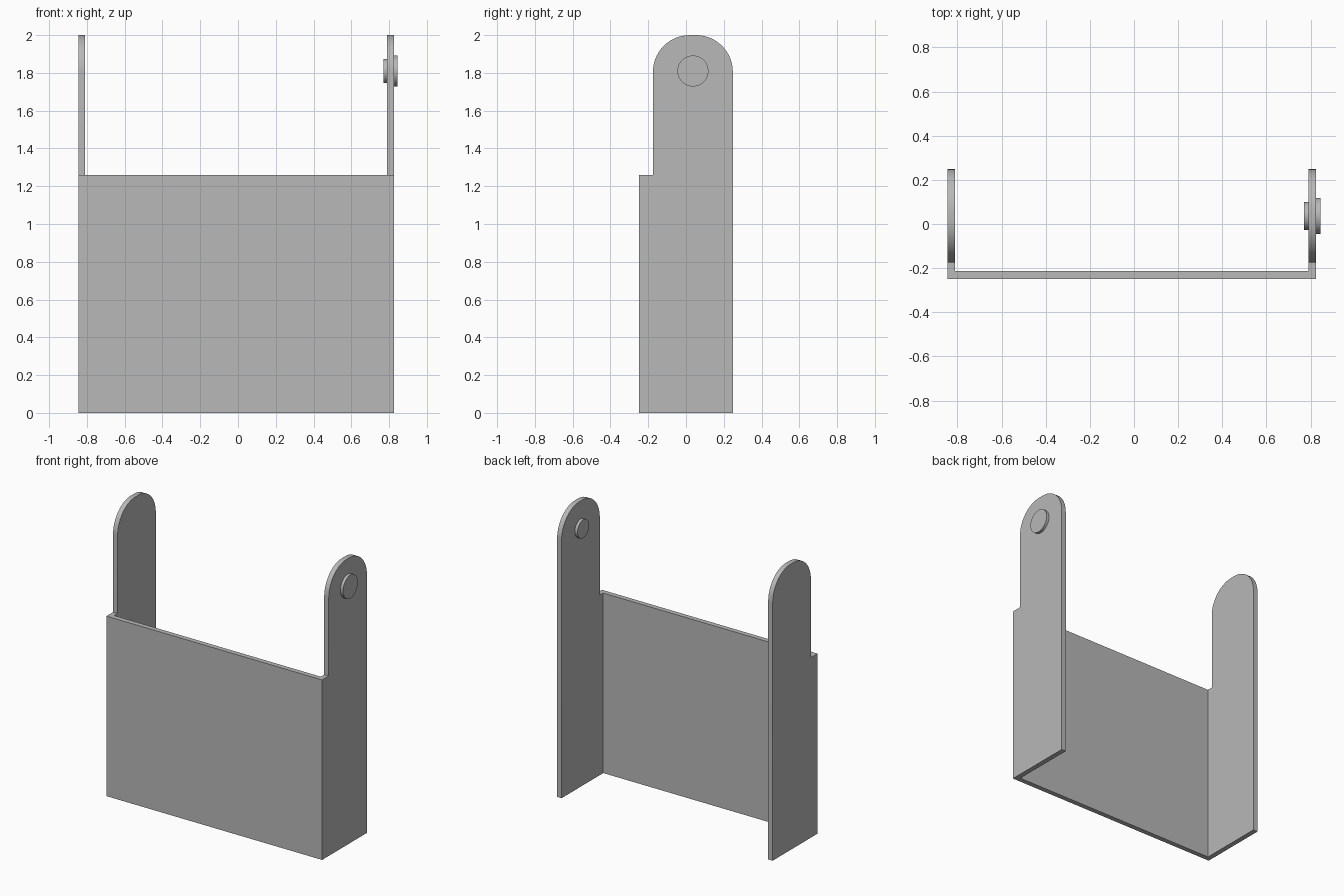
import bpy, bmesh
from math import pi, sin, cos
from mathutils import Matrix

cube = bpy.data.objects.get("Cube")
if cube:
    bpy.data.objects.remove(cube, do_unlink=True)

# Single plain grey finish
grey = bpy.data.materials.new("grey metal")
grey.use_nodes = True
colour = (0.48, 0.48, 0.48, 1)
grey.diffuse_color = colour
grey.node_tree.nodes["Principled BSDF"].inputs["Base Color"].default_value = colour

FRONT, BACK = -0.248, 0.248
ARM_FRONT = -0.175          # front edge of the narrow upper arm
THICK = 0.035
PANEL_TOP, TOP = 1.26, 2.0
LEFT, RIGHT = 0.825, -0.845  # outer faces of the two side plates


def add_object(name, bm):
    bmesh.ops.recalc_face_normals(bm, faces=bm.faces)
    mesh = bpy.data.meshes.new(name)
    bm.to_mesh(mesh)
    bm.free()
    mesh.materials.append(grey)
    obj = bpy.data.objects.new(name, mesh)
    bpy.context.collection.objects.link(obj)
    bpy.ops.object.select_all(action='DESELECT')
    obj.select_set(True)
    bpy.context.view_layer.objects.active = obj
    bpy.ops.object.shade_smooth_by_angle()
    return obj


def extrude_x(name, outline, x, width):
    """Extrude a (y, z) outline along x."""
    bm = bmesh.new()
    face = bm.faces.new([bm.verts.new((x, y, z)) for y, z in outline])
    new = bmesh.ops.extrude_face_region(bm, geom=[face])["geom"]
    verts = [v for v in new if isinstance(v, bmesh.types.BMVert)]
    bmesh.ops.translate(bm, verts=verts, vec=(width, 0, 0))
    return add_object(name, bm)


def disc(name, x0, x1, y, z, radius):
    """Short cylinder lying along x."""
    bm = bmesh.new()
    place = Matrix.Translation(((x0 + x1) / 2, y, z)) @ Matrix.Rotation(pi / 2, 4, 'Y')
    bmesh.ops.create_cone(bm, cap_ends=True, segments=48, radius1=radius,
                          radius2=radius, depth=x1 - x0, matrix=place)
    return add_object(name, bm)


# Side plate outline: stepped front edge and rounded top corners
R, STEPS = 0.195, 14
outline = [(FRONT, 0), (BACK, 0)]
for centre_y, start in ((BACK - R, 0), (ARM_FRONT + R, pi / 2)):
    for i in range(STEPS + 1):
        a = start + i * pi / 2 / STEPS
        outline.append((centre_y + R * cos(a), TOP - R + R * sin(a)))
outline += [(ARM_FRONT, PANEL_TOP), (FRONT, PANEL_TOP)]

extrude_x("left_side_plate", outline, LEFT - THICK, THICK)
extrude_x("right_side_plate", outline, RIGHT, THICK)

# Front panel between the side plates
panel = [(FRONT, 0), (FRONT + THICK, 0), (FRONT + THICK, PANEL_TOP), (FRONT, PANEL_TOP)]
extrude_x("front_panel", panel, RIGHT + THICK, LEFT - RIGHT - 2 * THICK)

# Pivot pin on the left arm: wide head outside, smaller stub inside
PIN_Y, PIN_Z = (ARM_FRONT + BACK) / 2, 1.81
disc("pivot_head", LEFT, 0.845, PIN_Y, PIN_Z, 0.082)
disc("pivot_stub", 0.77, LEFT - THICK, PIN_Y, PIN_Z, 0.064)
